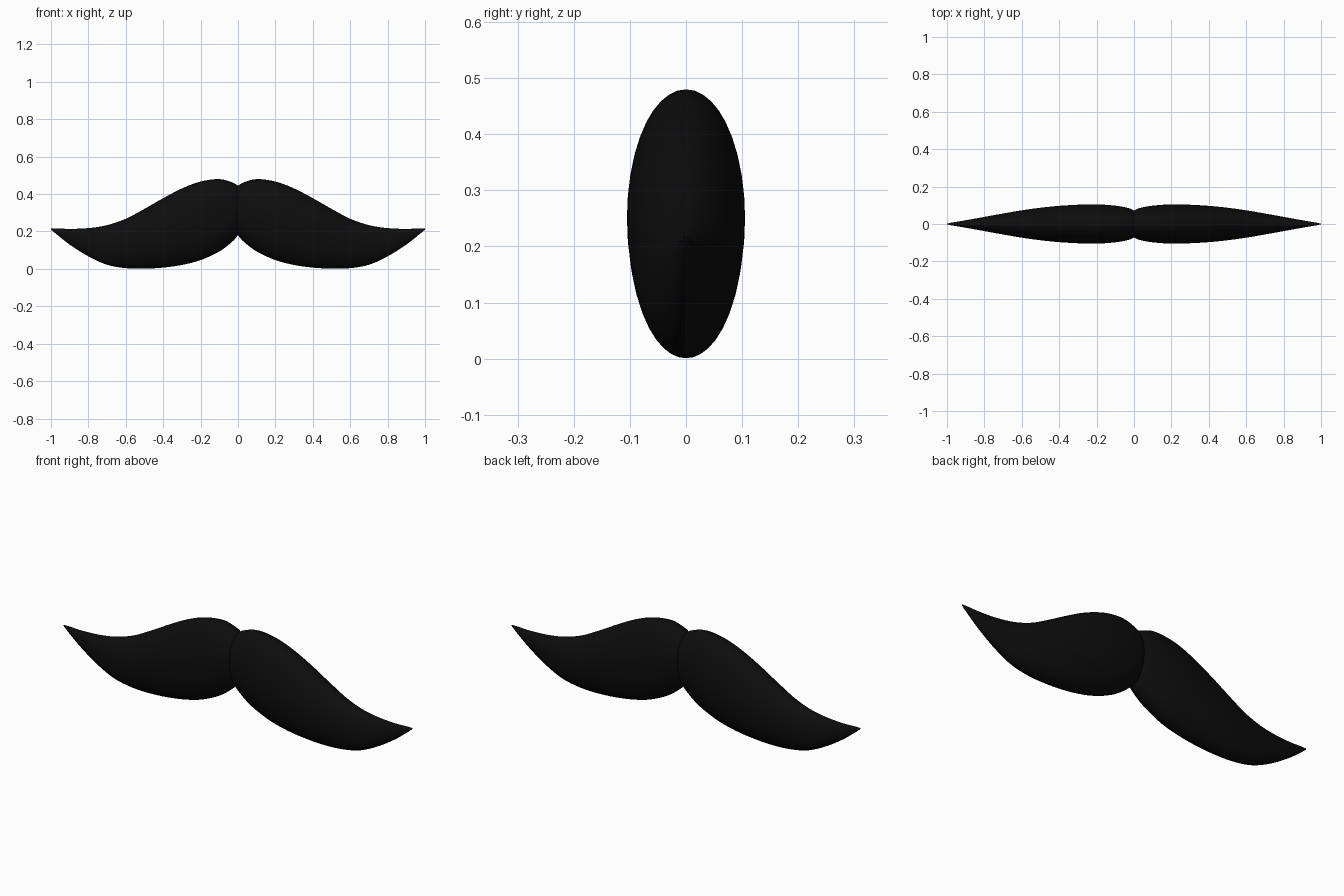
import bpy, bmesh, math
from mathutils import Vector

cube = bpy.data.objects.get("Cube")
if cube:
    bpy.data.objects.remove(cube)

black = bpy.data.materials.new("soft_black")
black.use_nodes = True
colour = (0.004, 0.004, 0.004, 1)
black.diffuse_color = colour
bsdf = black.node_tree.nodes["Principled BSDF"]
bsdf.inputs["Base Color"].default_value = colour
bsdf.inputs["Roughness"].default_value = 0.8

# Stations along one half: x, top z, bottom z, half depth
STATIONS = [Vector(s) for s in (
    (0.00, 0.445, 0.180, 0.072), (0.03, 0.462, 0.146, 0.085),
    (0.10, 0.480, 0.093, 0.098), (0.20, 0.467, 0.047, 0.105),
    (0.30, 0.430, 0.021, 0.103), (0.40, 0.378, 0.007, 0.097),
    (0.50, 0.321, 0.001, 0.087), (0.60, 0.268, 0.004, 0.073),
    (0.70, 0.234, 0.022, 0.056), (0.80, 0.218, 0.067, 0.038),
    (0.90, 0.214, 0.130, 0.020), (0.97, 0.217, 0.185, 0.008),
    (1.00, 0.217, 0.210, 0.002))]
SIDES, STEPS = 40, 5


def smooth_path(pts):
    """Catmull-Rom interpolation through the stations."""
    ext = [2 * pts[0] - pts[1]] + pts + [2 * pts[-1] - pts[-2]]
    out = []
    for a, b, c, d in zip(ext, ext[1:], ext[2:], ext[3:]):
        for i in range(STEPS):
            t = i / STEPS
            out.append(0.5 * (2 * b + (c - a) * t + (2 * a - 5 * b + 4 * c - d) * t**2
                              + (3 * b - a - 3 * c + d) * t**3))
    return out + [pts[-1]]


def make_half(name, side):
    """Loft elliptical sections from the centre crease to the tip."""
    bm = bmesh.new()
    rings = []
    for x, top, bottom, depth in smooth_path(STATIONS):
        mid, height = (top + bottom) / 2, (top - bottom) / 2
        angles = [2 * math.pi * i / SIDES for i in range(SIDES)]
        rings.append([bm.verts.new((side * x, depth * math.cos(a), mid + height * math.sin(a)))
                      for a in angles])
    for r, s in zip(rings, rings[1:]):
        for i in range(SIDES):
            j = (i + 1) % SIDES
            bm.faces.new((r[i], r[j], s[j], s[i]))
    bm.faces.new(rings[0])
    bm.faces.new(rings[-1])
    bmesh.ops.recalc_face_normals(bm, faces=bm.faces)
    mesh = bpy.data.meshes.new(name)
    bm.to_mesh(mesh)
    bm.free()
    mesh.materials.append(black)
    obj = bpy.data.objects.new(name, mesh)
    bpy.context.collection.objects.link(obj)
    bpy.ops.object.select_all(action='DESELECT')
    obj.select_set(True)
    bpy.context.view_layer.objects.active = obj
    bpy.ops.object.shade_smooth_by_angle(angle=math.radians(40))


make_half("moustache_left", 1)
make_half("moustache_right", -1)
